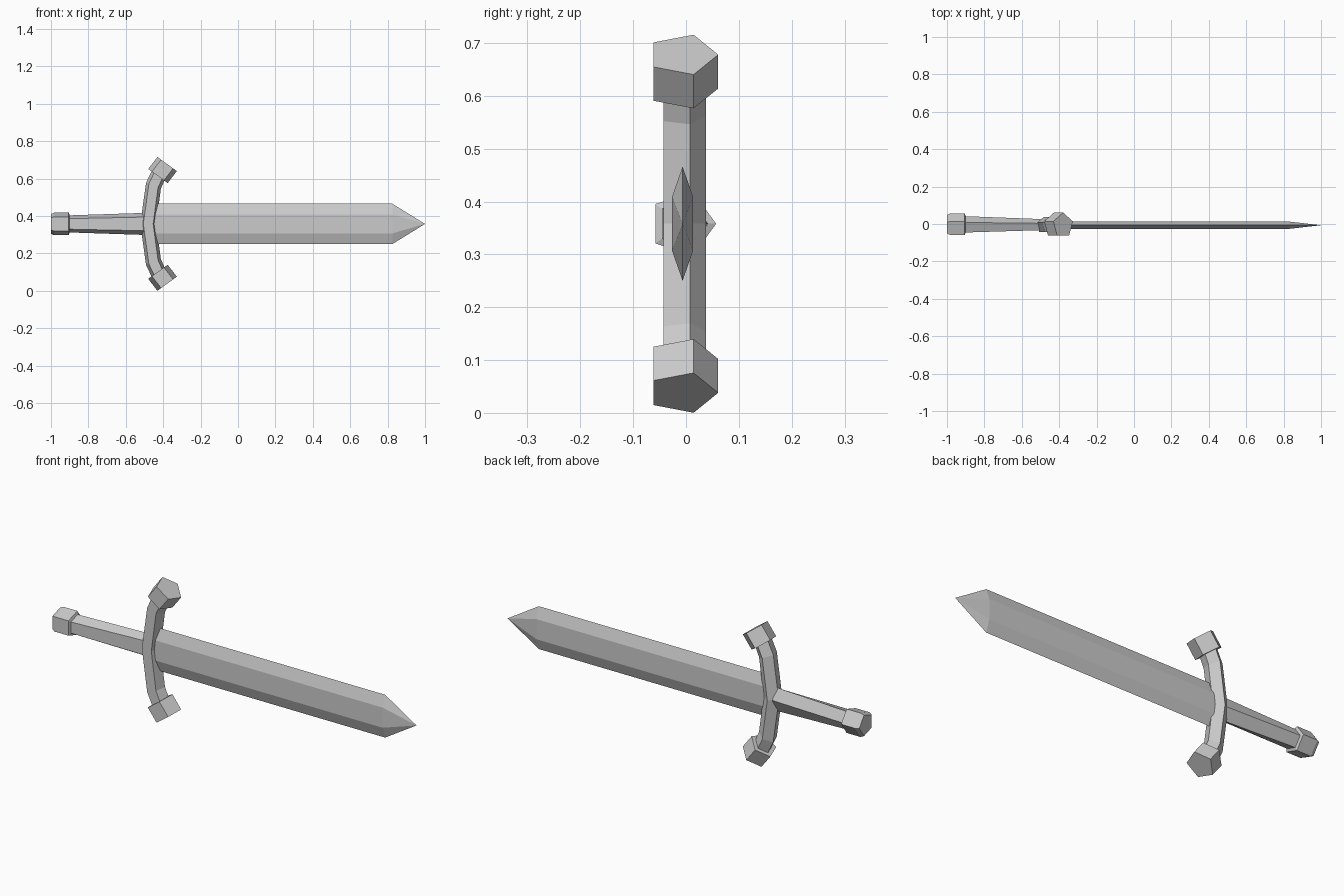
import bpy, bmesh
from math import sin, cos, tau
from mathutils import Vector

if "Cube" in bpy.data.objects:
    bpy.data.objects.remove(bpy.data.objects["Cube"])

YC, ZC = -0.0065, 0.358          # centre line of the sword
Y = Vector((0, 1, 0))
PENT = [(cos(i * tau / 5), sin(i * tau / 5)) for i in range(5)]
HEX = [(0, 1), (1, 0.47), (1, -0.47), (0, -1), (-1, -0.47), (-1, 0.47)]


def loft(name, profile, rings):
    """Rings: (x, z, axis (x, z), y radius, side radius); joined into a closed solid."""
    bm = bmesh.new()
    loops = []
    for x, z, (ax, az), ry, rs in rings:
        side = Vector((-az, 0, ax)).normalized()
        c = Vector((x, YC, z))
        loops.append([bm.verts.new(c + Y * (u * ry) + side * (v * rs)) for u, v in profile])
    n = len(profile)
    for a, b in zip(loops, loops[1:]):
        for i in range(n):
            j = (i + 1) % n
            bm.faces.new((a[i], a[j], b[j], b[i]))
    bm.faces.new(loops[0])
    bm.faces.new(loops[-1])
    bmesh.ops.remove_doubles(bm, verts=bm.verts, dist=1e-5)
    bmesh.ops.recalc_face_normals(bm, faces=bm.faces)
    me = bpy.data.meshes.new(name)
    bm.to_mesh(me)
    bm.free()
    ob = bpy.data.objects.new(name, me)
    bpy.context.collection.objects.link(ob)
    return ob


X = (1, 0)
# blade: flat hexagon running to a point
loft("blade", HEX, [(-0.48, ZC, X, 0.02, 0.108),
                    (0.825, ZC, X, 0.02, 0.108),
                    (1.0, ZC, X, 0.000001, 0.000001)])

# grip with its stepped, chamfered pommel
loft("grip_and_pommel", PENT, [(-1.0, ZC, X, 0.055, 0.055),
                               (-0.983, ZC, X, 0.0635, 0.0635),
                               (-0.905, ZC, X, 0.0635, 0.0635),
                               (-0.900, ZC, X, 0.048, 0.048),
                               (-0.50, ZC, X, 0.033, 0.062)])

# crossguard: bent bar with block ends, mirrored top to bottom
D = (0.587, 0.81)
R, H = 0.0448, 0.0675
upper = [(-0.452, 0.204, (0.37, 0.93), R, R),
         (-0.428, 0.256, D, R, R),
         (-0.428, 0.256, D, H, H),
         (-0.379, 0.320, D, H, H)]
# tiny offset keeps the step ring from merging with the bar
lower = [(x, ZC - z, (-ax, az), ry, rs) for x, z, (ax, az), ry, rs in reversed(upper)]
upper = [(x, ZC + z, a, ry, rs) for x, z, a, ry, rs in upper]
loft("crossguard", PENT, lower + [(-0.48, ZC, (0, 1), R, R)] + upper)
